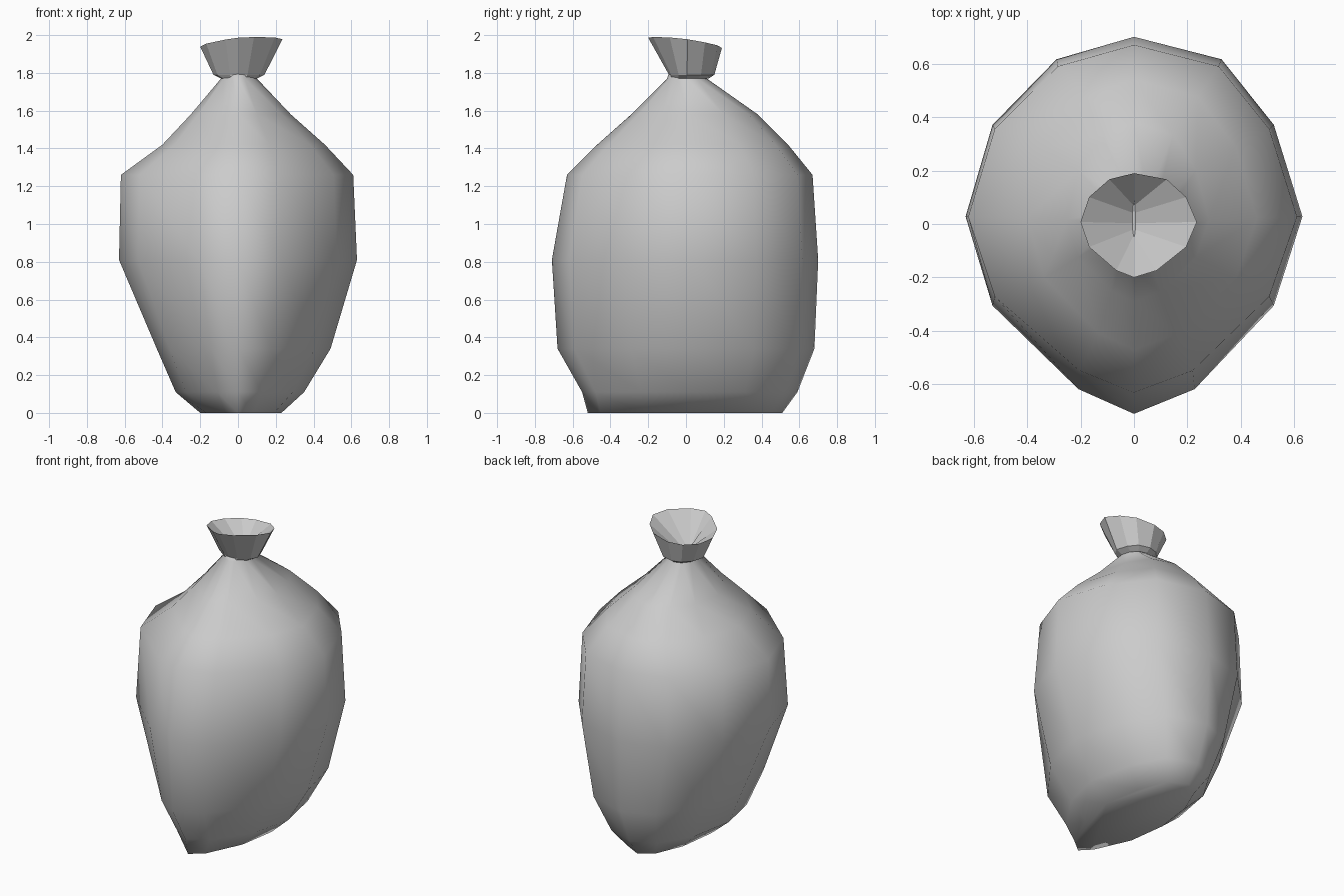
import bpy, bmesh

if "Cube" in bpy.data.objects:
    bpy.data.objects.remove(bpy.data.objects["Cube"])

# Plan outline of the cloth (unit size, 12 sides, slightly pointed at the front)
OUTLINE = [(0, 1), (.52, .88), (.83, .53), (1, .04), (.83, -.43), (.36, -.87),
           (0, -1), (-.33, -.87), (-.84, -.43), (-1, .04), (-.84, .53), (-.46, .88)]


def ring(z, left, right, front, back, tilt_x=0.0, tilt_y=0.0):
    """Scale the outline separately toward each side; optionally tilt it."""
    pts = []
    for u, v in OUTLINE:
        x = u * (right if u > 0 else left)
        y = v * (back if v > 0 else front)
        pts.append((x, y, z + tilt_x * x + tilt_y * y))
    return pts


def loft(name, rings, smooth):
    bm = bmesh.new()
    loops = [[bm.verts.new(p) for p in r] for r in rings]
    n = len(OUTLINE)
    for a, b in zip(loops, loops[1:]):
        for i in range(n):
            j = (i + 1) % n
            bm.faces.new((a[i], a[j], b[j], b[i]))
    bm.faces.new(loops[0])
    bm.faces.new(loops[-1])
    bmesh.ops.recalc_face_normals(bm, faces=bm.faces)
    for f in bm.faces:
        f.smooth = smooth
    me = bpy.data.meshes.new(name)
    bm.to_mesh(me)
    bm.free()
    ob = bpy.data.objects.new(name, me)
    bpy.context.collection.objects.link(ob)
    return ob


# Filled sack: z, then reach to left, right, front and back
body_sections = [
    (0.00, .20, .23, .52, .51),
    (0.11, .33, .35, .55, .59),
    (0.34, .43, .49, .68, .68),
    (0.81, .63, .63, .71, .70),
    (1.26, .62, .61, .63, .67),
    (1.42, .40, .46, .47, .54),
    (1.58, .25, .28, .29, .38),
    (1.77, .09, .10, .10, .11),
    (1.80, .09, .10, .09, .11),
]
loft("sack_body", [ring(*s) for s in body_sections], True)

# Gathered open mouth: underside, outer foot, tilted rim, pinched inside
loft("sack_mouth", [
    ring(1.77, .09, .10, .09, .12),
    ring(1.79, .13, .14, .09, .15),
    ring(1.958, .20, .235, .20, .19, .09, -.14),
    ring(1.805, .006, .006, .05, .08),
], False)
